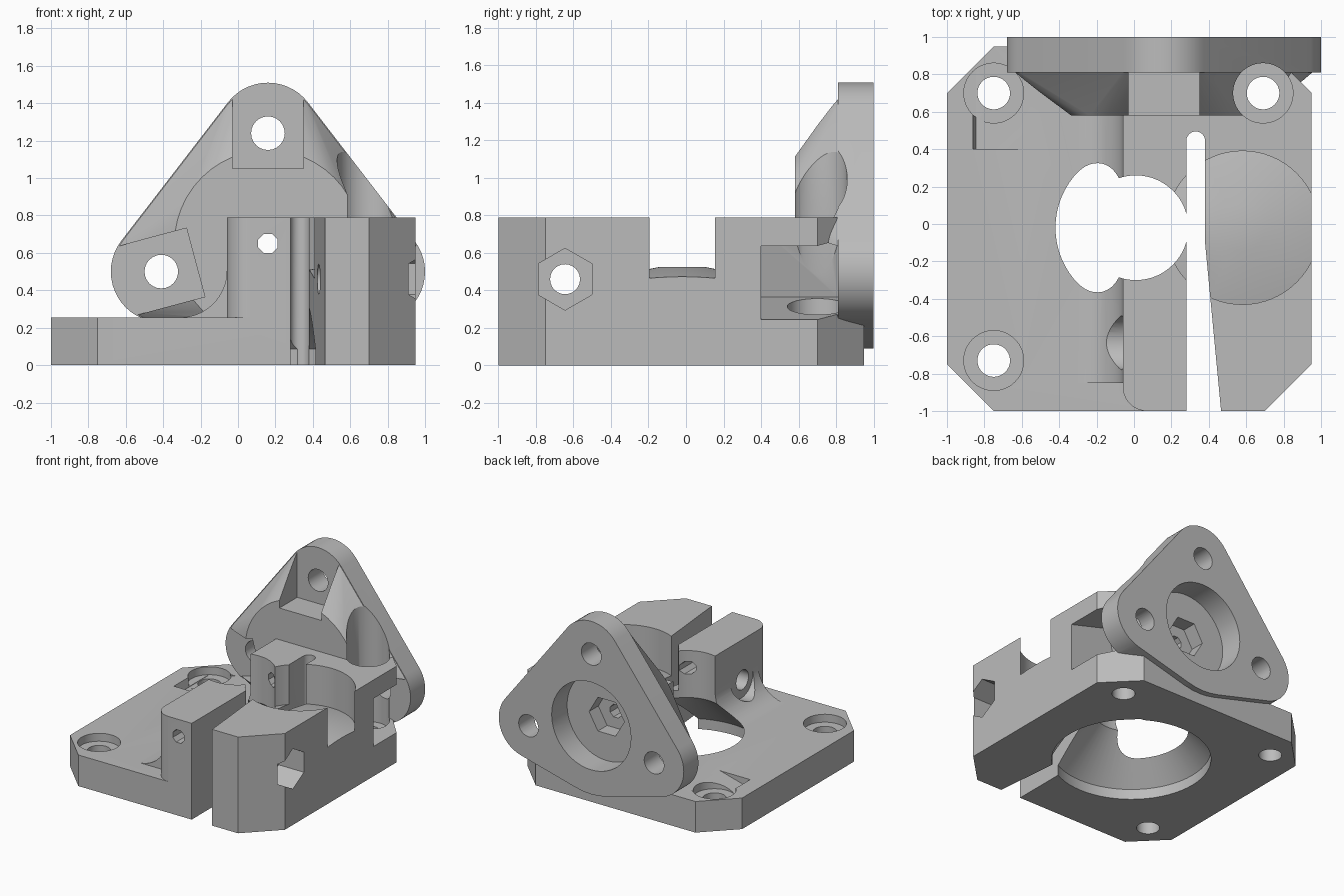
import bpy, bmesh
from math import sin, cos, pi, radians
from mathutils import Vector

cube = bpy.data.objects.get("Cube")
if cube:
    bpy.data.objects.remove(cube, do_unlink=True)

grey = bpy.data.materials.new("plain grey")
grey.use_nodes = True
COLOR = (0.5, 0.5, 0.5, 1)
grey.diffuse_color = COLOR
grey.node_tree.nodes["Principled BSDF"].inputs["Base Color"].default_value = COLOR


def place(axis, u, v, w):
    return Vector({"x": (w, u, v), "y": (u, w, v), "z": (u, v, w)}[axis])


def finish(name, bm):
    bmesh.ops.recalc_face_normals(bm, faces=bm.faces)
    mesh = bpy.data.meshes.new(name)
    bm.to_mesh(mesh)
    bm.free()
    mesh.materials.append(grey)
    obj = bpy.data.objects.new(name, mesh)
    bpy.context.collection.objects.link(obj)
    return obj


def arc(cu, cv, r, start=0, end=360, n=48):
    """Points on an arc; a full turn leaves out the repeated point."""
    count = n if abs(end - start) == 360 else n + 1
    angles = [radians(start + (end - start) * i / n) for i in range(count)]
    return [(cu + r * cos(a), cv + r * sin(a)) for a in angles]


def prism(name, points, axis, lo, hi):
    bm = bmesh.new()
    face = bm.faces.new([bm.verts.new(place(axis, u, v, lo)) for u, v in points])
    new = bmesh.ops.extrude_face_region(bm, geom=[face])["geom"]
    bmesh.ops.translate(bm, vec=place(axis, 0, 0, hi - lo),
                        verts=[g for g in new if isinstance(g, bmesh.types.BMVert)])
    return finish(name, bm)


def lathe(name, profile, cx, cy):
    bm = bmesh.new()
    verts = [bm.verts.new((cx + r, cy, z)) for r, z in profile]
    edges = [bm.edges.new(pair) for pair in zip(verts, verts[1:])]
    bmesh.ops.spin(bm, geom=verts + edges, cent=(cx, cy, 0), axis=(0, 0, 1),
                   angle=2 * pi, steps=64)
    bmesh.ops.remove_doubles(bm, verts=bm.verts, dist=0.0005)
    return finish(name, bm)


def hull(name, layers):
    """Convex solid around outlines given as (y, points)."""
    bm = bmesh.new()
    for y, points in layers:
        for u, v in points:
            bm.verts.new((u, y, v))
    out = bmesh.ops.convex_hull(bm, input=bm.verts)
    junk = {g for g in out["geom_interior"] + out["geom_unused"]
            if isinstance(g, bmesh.types.BMVert) and g.is_valid}
    bmesh.ops.delete(bm, geom=list(junk), context="VERTS")
    bmesh.ops.dissolve_limit(bm, angle_limit=0.01, verts=bm.verts, edges=bm.edges)
    return finish(name, bm)


def combine(body, other, operation):
    mod = body.modifiers.new("join", "BOOLEAN")
    mod.operation = operation
    mod.solver = "EXACT"
    mod.object = other
    bpy.context.view_layer.objects.active = body
    bpy.ops.object.modifier_apply(modifier=mod.name)
    bpy.data.objects.remove(other, do_unlink=True)


# Base plate with cut corners
body = prism("feeder_body", [(-1, -.75), (-.75, -1), (.7, -1), (.95, -.75),
                             (.95, .7), (.7, .95), (-.75, .95), (-1, .7)], "z", 0, .255)

# Tall clamp block with one rounded front corner
block = arc(.07, -.87, .13, 180, 270, 10) + [
    (.7, -1), (.95, -.75), (.95, .7), (.84, .81), (-.06, .81)]
combine(body, prism("clamp_block", block, "z", .1, .79), "UNION")

# Concave fillet from plate to block
fillet = [(.05, .2), (.05, .505)] + arc(-.31, .505, .25, 0, -90, 16) + [(-.31, .2)]
combine(body, prism("fillet", fillet, "y", -.85, .8), "UNION")

# Rear flange: three rounded lobes, bulging below, tapering to a round boss
CX, CZ = .16, .65
LOBES = [(.16, 1.24, 90), (-.41, .5, 195), (.73, .5, -15)]
outline = arc(CX, CZ, .56)
for x, z, _ in LOBES:
    outline += arc(x, z, .27)
combine(body, hull("flange_plate", [(.81, outline), (1, outline)]), "UNION")
combine(body, hull("flange_taper", [(.58, arc(CX, CZ, .5)), (.82, outline)]), "UNION")

cutters = []
# Screw pockets and holes in the flange lobes
for x, z, angle in LOBES:
    out = Vector((cos(radians(angle)), sin(radians(angle))))
    side = Vector((-out.y, out.x))
    mid = Vector((x, z))
    corners = [mid + out * a + side * b
               for a, b in ((-.19, -.19), (.5, -.19), (.5, .19), (-.19, .19))]
    cutters.append(prism("lobe_pocket", corners, "y", .4, .81))
    cutters.append(prism("lobe_hole", arc(x, z, .09, n=24), "y", .7, 1.1))

# Round recess, nut seat and feed hole along the depth
cutters += [prism("rear_recess", arc(CX, CZ, .36), "y", .8, 1.1),
            prism("nut_seat", arc(CX, CZ, .16, n=6), "y", .68, .85),
            prism("feed_hole", arc(CX, CZ, .056, 22.5, 382.5, n=8), "y", -1.1, .7)]

# Mounting holes with counterbores
for x, y, top in ((-.75, .7, .3), (-.75, -.73, .3), (.69, .7, 1.6)):
    cutters.append(lathe("mount_hole", [(0, -.1), (.087, -.1), (.087, .19), (.16, .19),
                                        (.16, top), (0, top)], x, y))

# Drive bore with a cone below, and idler cavity with a coned floor
cutters.append(lathe("drive_bore", [(0, -.1), (.6, -.1), (.6, .085), (.28, .405),
                                    (.28, 1), (0, 1)], .01, -.02))
cutters.append(lathe("idler_cavity", [(0, .525), (.125, .525), (.41, .465),
                                      (.41, 1), (0, 1)], .58, -.02))

# Tapered flexing slit with a round end
slit = [(.28, -1.1), (.475, -1.1), (.38, -.1)] + arc(.33, .445, .05, 0, 180, 12)
cutters.append(prism("slit", slit, "z", -.1, 1))

# Cross screw: hole, head pocket and hexagonal nut trap
cutters += [prism("cross_hole", arc(-.645, .46, .08, n=24), "x", -.5, 1.1),
            prism("head_pocket", arc(-.635, .46, .145, n=32), "x", -.5, -.06),
            prism("nut_trap", arc(-.645, .46, .165, 30, 390, n=6), "x", .72, 1.1)]

for cutter in cutters:
    combine(body, cutter, "DIFFERENCE")

# Smooth rounds, sharp corners
bpy.ops.object.select_all(action="DESELECT")
body.select_set(True)
bpy.context.view_layer.objects.active = body
bpy.ops.object.shade_smooth_by_angle(angle=radians(30))
